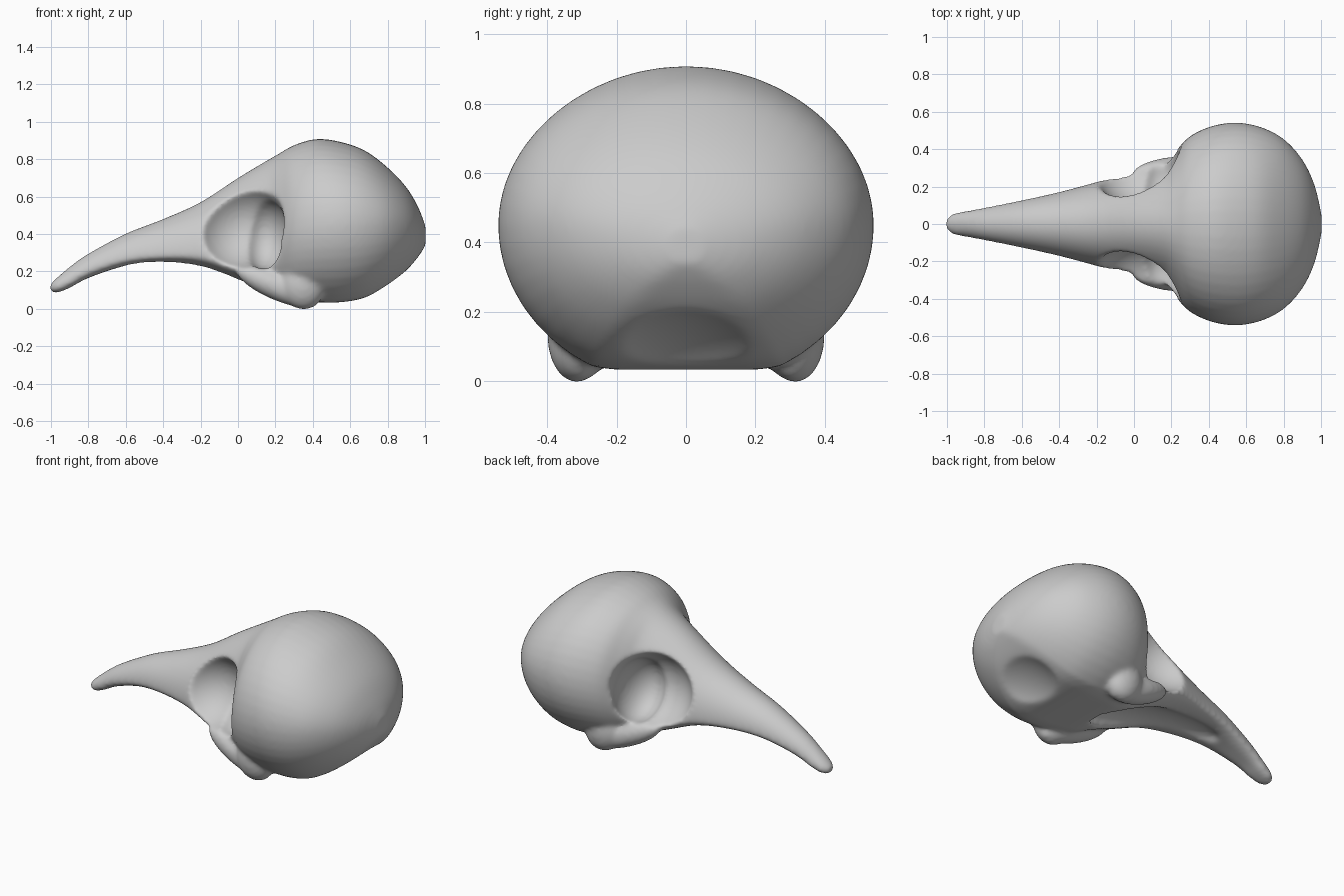
import bpy, bmesh, math
from mathutils import Vector, Matrix

cube = bpy.data.objects.get("Cube")
if cube:
    bpy.data.objects.remove(cube, do_unlink=True)

bone = bpy.data.materials.new("bone_grey")
bone.use_nodes = True
GREY = (0.6, 0.6, 0.6, 1)
bone.diffuse_color = GREY
bone.node_tree.nodes["Principled BSDF"].inputs["Base Color"].default_value = GREY


def make_object(name, bm):
    bmesh.ops.recalc_face_normals(bm, faces=bm.faces)
    mesh = bpy.data.meshes.new(name)
    bm.to_mesh(mesh)
    bm.free()
    mesh.materials.append(bone)
    obj = bpy.data.objects.new(name, mesh)
    bpy.context.collection.objects.link(obj)
    return obj


def ellipsoid(name, centre, radii, tilt=0, yaw=0):
    bm = bmesh.new()
    bmesh.ops.create_uvsphere(bm, u_segments=32, v_segments=20, radius=1)
    turn = Matrix.Rotation(yaw, 4, "Z") @ Matrix.Rotation(tilt, 4, "Y")
    bm.transform(Matrix.Translation(centre) @ turn @ Matrix.Diagonal((*radii, 1)))
    return make_object(name, bm)


def apply(obj, kind, **settings):
    mod = obj.modifiers.new(kind.title(), kind)
    for key, value in settings.items():
        setattr(mod, key, value)
    bpy.context.view_layer.objects.active = obj
    bpy.ops.object.modifier_apply(modifier=mod.name)


def combine(obj, tool, operation):
    apply(obj, "BOOLEAN", operation=operation, object=tool, solver="EXACT")
    bpy.data.objects.remove(tool, do_unlink=True)


def blend(a, b, c, d, t):
    """Smooth curve through b and c"""
    m0, m1 = (c - a) / 2, (d - b) / 2
    return b + t * (m0 + t * (3 * (c - b) - 2 * m0 - m1 + t * (2 * (b - c) + m0 + m1)))


# Skull sections from beak tip to back: x, half width, top, widest height, bottom
STATIONS = [Vector(s) for s in (
    (-1.006, .025, .13, .115, .095), (-.97, .055, .165, .12, .085), (-.9, .07, .225, .145, .112),
    (-.8, .088, .295, .2, .165), (-.6, .128, .402, .26, .23), (-.4, .172, .48, .28, .247),
    (-.2, .225, .57, .28, .225), (0, .28, .7, .24, .15), (.15, .33, .79, .28, .09),
    (.22, .39, .83, .36, .065), (.3, .47, .875, .42, .04), (.42, .525, .908, .44, .035),
    (.55, .542, .892, .45, .035), (.68, .518, .845, .45, .06), (.8, .455, .755, .45, .125),
    (.9, .345, .65, .44, .205), (.965, .21, .54, .42, .28), (1.003, .05, .44, .39, .34))]

# Skull: lofted beak, face and cranium, with a flattened underside
SIDES = 48
bm = bmesh.new()
rings = []
last = len(STATIONS) - 1
for i in range(last):
    near = [STATIONS[min(max(i + k, 0), last)] for k in (-1, 0, 1, 2)]
    for step in range(4 + (i == last - 1)):
        x, width, top, mid, bottom = blend(*near, step / 4)
        ring = []
        for k in range(SIDES):
            a = math.tau * k / SIDES
            rise = top - mid if math.sin(a) > 0 else 1.13 * (mid - bottom)
            z = max(mid + rise * math.sin(a), bottom)
            ring.append(bm.verts.new((x, width * math.cos(a), z)))
        rings.append(ring)
for r, s in zip(rings, rings[1:]):
    for k in range(SIDES):
        n = (k + 1) % SIDES
        bm.faces.new((r[k], r[n], s[n], s[k]))
bm.faces.new(rings[0])
bm.faces.new(rings[-1])
skull = make_object("skull", bm)

# Cheek bars, hinge knobs below the cranium and the deep eye sockets
for side in (-1, 1):
    bar = ellipsoid("cheek_bar", (.21, side * .285, .12), (.24, .075, .075), .4, side * .1)
    combine(skull, bar, "UNION")
    knob = ellipsoid("jaw_hinge", (.345, side * .315, .13), (.12, .085, .135), -.2)
    combine(skull, knob, "UNION")
    socket = ellipsoid("eye_socket", (0, side * .37, .45), (.25, .28, .24), -.6, side * .28)
    combine(skull, socket, "DIFFERENCE")
    hollow = ellipsoid("socket_hollow", (.14, side * .26, .4), (.13, .19, .19))
    combine(skull, hollow, "DIFFERENCE")

# Shallow hollows under the palate and the back of the skull
combine(skull, ellipsoid("palate", (-.12, 0, .155), (.5, .15, .09), .15), "DIFFERENCE")
combine(skull, ellipsoid("neck_hollow", (.84, 0, .02), (.3, .27, .15), -.5), "DIFFERENCE")

# Fuse into one softly rounded bone surface
apply(skull, "REMESH", mode="VOXEL", voxel_size=.011)
apply(skull, "SMOOTH", factor=.5, iterations=22)
skull.data.materials.clear()
skull.data.materials.append(bone)
for poly in skull.data.polygons:
    poly.use_smooth = True
